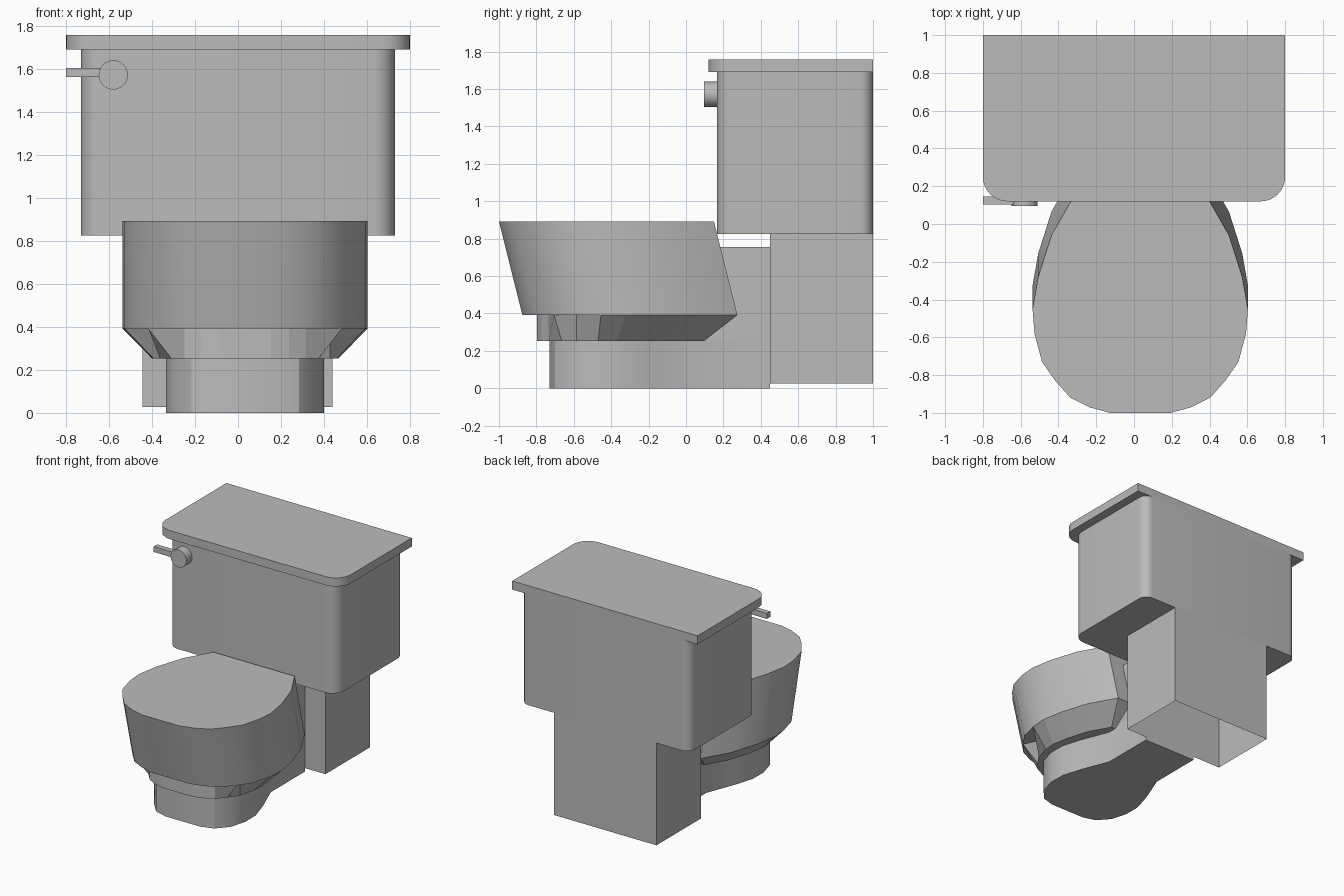
import bpy, bmesh, math

cube = bpy.data.objects.get("Cube")
if cube:
    bpy.data.objects.remove(cube, do_unlink=True)

ceramic = bpy.data.materials.new("grey ceramic")
ceramic.use_nodes = True
GREY = (0.5, 0.5, 0.5, 1)
ceramic.diffuse_color = GREY
ceramic.node_tree.nodes["Principled BSDF"].inputs["Base Color"].default_value = GREY

CX = 0.033  # the bowl and its base sit slightly to one side


def loft(name, rings, bottom=True, top=True, smooth=True):
    """Skin a stack of equal-length rings and cap the ends."""
    bm = bmesh.new()
    loops = [[bm.verts.new(p) for p in ring] for ring in rings]
    n = len(loops[0])
    for low, high in zip(loops, loops[1:]):
        for i in range(n):
            j = (i + 1) % n
            bm.faces.new((low[i], low[j], high[j], high[i]))
    if bottom:
        bm.faces.new(loops[0][::-1])
    if top:
        bm.faces.new(loops[-1])
    bmesh.ops.recalc_face_normals(bm, faces=bm.faces)
    mesh = bpy.data.meshes.new(name)
    bm.to_mesh(mesh)
    bm.free()
    mesh.materials.append(ceramic)
    obj = bpy.data.objects.new(name, mesh)
    bpy.context.collection.objects.link(obj)
    if smooth:
        bpy.ops.object.select_all(action="DESELECT")
        obj.select_set(True)
        bpy.context.view_layer.objects.active = obj
        bpy.ops.object.shade_smooth_by_angle(angle=math.radians(30))
    return obj


def prism(name, outline, z0, z1, **options):
    return loft(name, [[(x, y, z) for x, y in outline] for z in (z0, z1)], **options)


def rounded_rect(x0, x1, y0, y1, front_r, back_r, steps=8):
    """Counter-clockwise rectangle with separate front and back corner radii."""
    points = []
    corners = ((x0, y0, 1, 1, front_r), (x1, y0, -1, 1, front_r),
               (x1, y1, -1, -1, back_r), (x0, y1, 1, -1, back_r))
    for k, (x, y, sx, sy, r) in enumerate(corners):
        if r == 0:
            points.append((x, y))
            continue
        for s in range(steps + 1):
            a = math.pi + (k + s / steps) * math.pi / 2
            points.append((x + sx * r + r * math.cos(a), y + sy * r + r * math.sin(a)))
    return points


def mirrored(half):
    """Full outline from (half width, y) points running front to back."""
    return [(CX + w, y) for w, y in half] + [(CX - w, y) for w, y in half[::-1]]


# Cistern and its lid
prism("tank", rounded_rect(-0.73, 0.73, 0.165, 1, 0.1, 0.07), 0.825, 1.69)
prism("tank_lid", rounded_rect(-0.8, 0.8, 0.12, 1, 0.13, 0), 1.69, 1.757)

# Rear pedestal, open underneath
prism("rear_pedestal", rounded_rect(-0.445, 0.44, 0.45, 1, 0, 0), 0.027, 0.825,
      bottom=False, smooth=False)

# Flush knob and lever
knob = []
for y in (0.095, 0.166):
    knob.append([(-0.58 + 0.068 * math.cos(t * math.pi / 16), y,
                  1.572 + 0.068 * math.sin(t * math.pi / 16)) for t in range(32)])
loft("flush_knob", knob)
prism("flush_lever", rounded_rect(-0.8, -0.6, 0.103, 0.145, 0, 0), 1.562, 1.605,
      smooth=False)

# Bowl: one outline leaning forward towards the rim
bowl_half = [(0.16, -1), (0.27, -0.97), (0.37, -0.92), (0.45, -0.83), (0.52, -0.73),
             (0.56, -0.58), (0.57, -0.45), (0.54, -0.28), (0.47, -0.06), (0.35, 0.15)]
LEAN = 0.125
rim = mirrored(bowl_half)
lower = [(x, y + LEAN) for x, y in rim]
loft("bowl", [[(x, y, 0.392) for x, y in lower], [(x, y, 0.892) for x, y in rim]])

# Creased skirt under the bowl: some upper points are pulled in to the lower edge
foot_half, top_half = [], []
for i, (w, y) in enumerate(bowl_half):
    foot = (w * 0.76, (y + LEAN) * 0.776 - 0.117)
    pulled = i < 3 or i == 4
    foot_half.append(foot)
    top_half.append(foot if pulled else (w, y + LEAN))
loft("bowl_underside", [[(x, y, 0.253) for x, y in mirrored(foot_half)],
                        [(x, y, 0.392) for x, y in mirrored(top_half)]], smooth=False)

# Floor base with a rounded front, and the neck joining it to the rear pedestal
base_half = [(0.15, -0.73), (0.25, -0.7), (0.33, -0.61), (0.367, -0.48),
             (0.365, -0.35), (0.32, -0.2), (0.23, 0.03), (0.23, 0.45)]
prism("base", mirrored(base_half), 0, 0.26)
prism("neck", rounded_rect(CX - 0.23, CX + 0.23, -0.1, 0.45, 0, 0), 0, 0.755, smooth=False)
